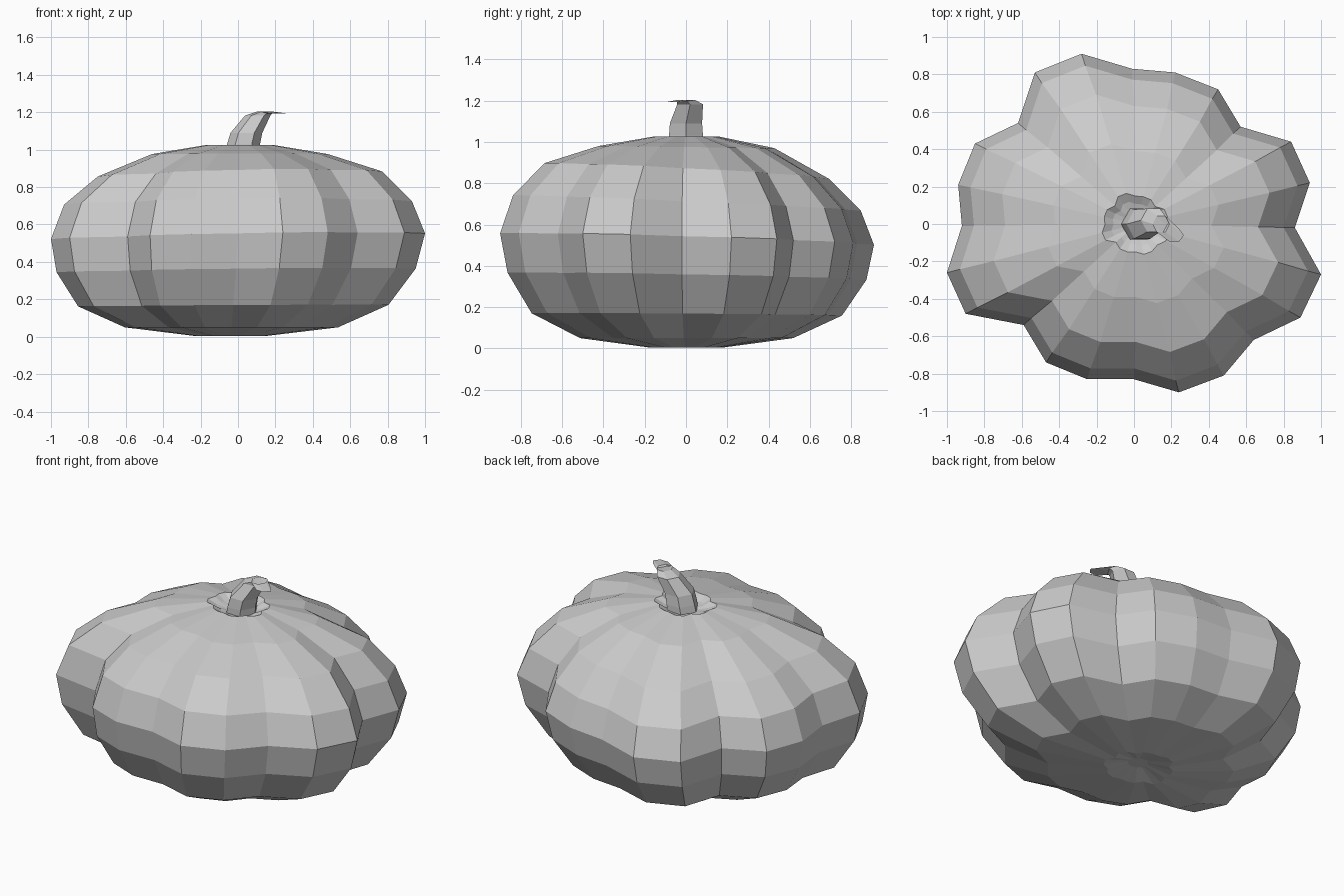
import bpy, bmesh, math

# One flat colour
grey = bpy.data.materials.new("plain grey")
grey.diffuse_color = (0.6, 0.6, 0.6, 1)


def loft(name, rings, cap_start=True, cap_end=True):
    """Skin a list of equal-length point rings, listed bottom to top."""
    bm = bmesh.new()
    loops = [[bm.verts.new(p) for p in ring] for ring in rings]
    n = len(loops[0])
    for a, b in zip(loops, loops[1:]):
        for i in range(n):
            j = (i + 1) % n
            bm.faces.new((a[i], a[j], b[j], b[i]))
    if cap_start:
        bm.faces.new(loops[0][::-1])
    if cap_end:
        bm.faces.new(loops[-1])
    bmesh.ops.recalc_face_normals(bm, faces=bm.faces)
    mesh = bpy.data.meshes.new(name)
    bm.to_mesh(mesh)
    bm.free()
    mesh.materials.append(grey)
    obj = bpy.data.objects.new(name, mesh)
    bpy.context.collection.objects.link(obj)
    return obj


# Lobed outline of the gourd at its widest height
outline = [(0.86, -0.02), (0.94, 0.22), (0.84, 0.44), (0.57, 0.52),
           (0.45, 0.72), (0.22, 0.81), (-0.01, 0.83), (-0.28, 0.91),
           (-0.53, 0.81), (-0.62, 0.54), (-0.85, 0.43), (-0.94, 0.21),
           (-0.92, -0.01), (-1.0, -0.26), (-0.90, -0.48), (-0.59, -0.54),
           (-0.47, -0.74), (-0.25, -0.83), (0.0, -0.83), (0.24, -0.90),
           (0.48, -0.81), (0.64, -0.62), (0.89, -0.50), (1.0, -0.27)]

# Body rings: scale, height, x shift, slope along x, slope along y
levels = [(0.06, 0.03, -0.03, 0, 0),
          (0.20, 0.005, -0.04, 0, 0),
          (0.57, 0.05, -0.035, 0, 0),
          (0.83, 0.165, -0.025, 0.005, -0.006),
          (0.96, 0.35, -0.01, 0.01, -0.017),
          (1.00, 0.53, 0.0, 0.015, -0.027),
          (0.93, 0.705, 0.0, 0.01, -0.042),
          (0.76, 0.86, 0.01, 0.018, -0.05),
          (0.47, 0.975, 0.01, 0.0, -0.012),
          (0.18, 1.025, 0.01, 0, 0),
          (0.13, 1.00, 0.01, 0, 0),
          (0.05, 0.98, 0.02, 0, 0)]
body = []
for s, z, dx, sx, sy in levels:
    body.append([(x * s + dx, y * s, z + x * s * sx + y * s * sy)
                 for x, y in outline])
loft("gourd_body", body)

# Six-sided stem, bending over into a thin tip
stem_levels = [(0.02, 0.0, 0.96, 0.095, 0.095),
               (0.03, 0.0, 1.03, 0.088, 0.095),
               (0.045, 0.0, 1.09, 0.085, 0.09),
               (0.105, 0.02, 1.182, 0.068, 0.072),
               (0.145, 0.0, 1.203, 0.045, 0.05),
               (0.215, -0.06, 1.193, 0.052, 0.04)]
stem = []
for cx, cy, z, rx, ry in stem_levels:
    stem.append([(cx + rx * math.cos(math.radians(a)),
                  cy + ry * math.sin(math.radians(a)), z)
                 for a in range(0, 360, 60)])
loft("stem", stem)
